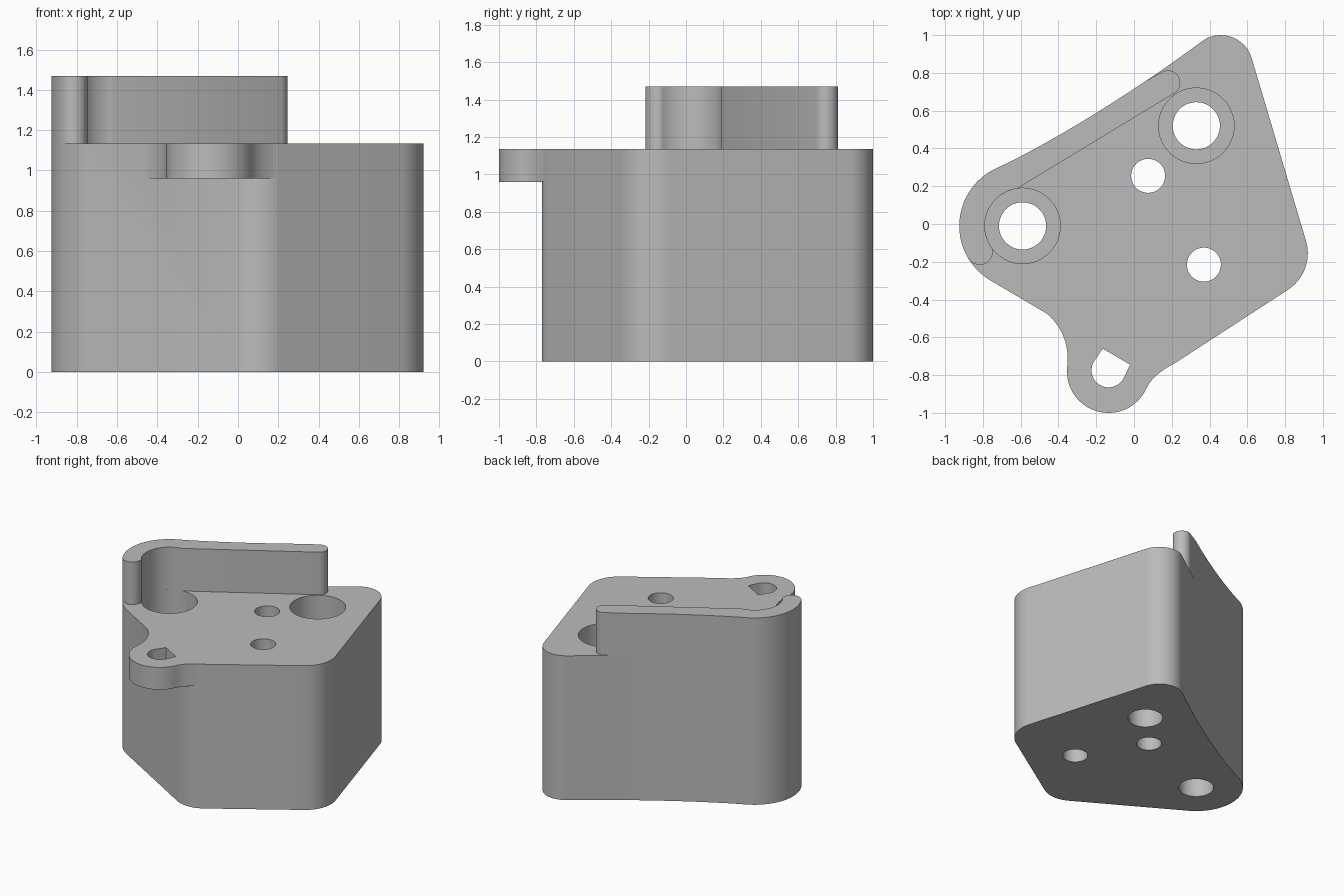
import bpy, bmesh
from math import cos, sin, radians
from mathutils import Vector
from mathutils.geometry import interpolate_bezier

if "Cube" in bpy.data.objects:
    bpy.data.objects.remove(bpy.data.objects["Cube"], do_unlink=True)

grey = bpy.data.materials.new("plain grey")
grey.use_nodes = True
grey.diffuse_color = (0.5, 0.5, 0.5, 1)
grey.node_tree.nodes["Principled BSDF"].inputs["Base Color"].default_value = (0.5, 0.5, 0.5, 1)


def arc(centre, radius, start, end, steps=20):
    angles = [radians(start + (end - start) * i / steps) for i in range(steps + 1)]
    return [(centre[0] + radius * cos(a), centre[1] + radius * sin(a)) for a in angles]


def bezier(a, b, c, d, steps=18):
    pts = [Vector((p[0], p[1], 0)) for p in (a, b, c, d)]
    return [(p.x, p.y) for p in interpolate_bezier(*pts, steps)]


def prism(name, outline, low, high):
    bm = bmesh.new()
    base = bm.faces.new([bm.verts.new((x, y, low)) for x, y in outline])
    top = bmesh.ops.extrude_face_region(bm, geom=[base])["geom"]
    bmesh.ops.translate(bm, vec=(0, 0, high - low),
                        verts=[v for v in top if isinstance(v, bmesh.types.BMVert)])
    bmesh.ops.remove_doubles(bm, verts=bm.verts[:], dist=0.0005)
    bmesh.ops.recalc_face_normals(bm, faces=bm.faces[:])
    mesh = bpy.data.meshes.new(name)
    bm.to_mesh(mesh)
    bm.free()
    mesh.materials.append(grey)
    obj = bpy.data.objects.new(name, mesh)
    bpy.context.collection.objects.link(obj)
    return obj


def combine(target, tool, operation):
    tool.hide_render = True
    mod = target.modifiers.new("shape", 'BOOLEAN')
    mod.operation, mod.solver, mod.object = operation, 'EXACT', tool
    bpy.context.view_layer.objects.active = target
    bpy.ops.object.modifier_apply(modifier=mod.name)
    bpy.data.objects.remove(tool, do_unlink=True)


TOP, EAR_LOW, RIDGE_TOP = 1.135, 0.96, 1.47
left_bolt, back_bolt = (-0.59, -0.01), (0.33, 0.52)

# Block: rounded corners joined by flat walls, with a gently hollow back left wall
left_corner = arc(left_bolt, 0.335, 115, 240, 40)
back_corner = arc((0.46, 0.83), 0.17, 16, 127)
hollow = bezier(back_corner[-1], (0.061, 0.744), (-0.395, 0.45), left_corner[0])
outline = (left_corner + arc((0.1, -0.55), 0.22, 240, 302)
           + arc((0.69, -0.155), 0.23, 302, 376) + back_corner + hollow[1:-1])
block = prism("block", outline, 0, TOP)

# Ear: thin lobe blended into the front wall
lobe = arc((-0.135, -0.78), 0.22, 172, 335, 36)
ear_outline = (bezier((-0.58, -0.40), (-0.44, -0.46), (-0.335, -0.58), lobe[0])[:-1] + lobe
               + bezier(lobe[-1], (0.09, -0.815), (0.145, -0.775), (0.216, -0.736), 10)[1:]
               + [(0.2, -0.55), (-0.4, -0.3)])
combine(block, prism("ear", ear_outline, EAR_LOW, TOP), 'UNION')

# Teardrop hole in the ear
drop = arc((-0.135, -0.775), 0.09, 150, 330) + [(-0.02, -0.745), (-0.165, -0.66)]
combine(block, prism("ear_hole_cutter", drop, 0.9, 1.3), 'DIFFERENCE')

# Bolt holes with counterbores, and two plain holes
holes = [((0.075, 0.255), 0.09, -0.1), ((0.37, -0.215), 0.09, -0.1)]
for centre in (left_bolt, back_bolt):
    holes += [(centre, 0.2, 0.78), (centre, 0.125, -0.1)]
for centre, radius, low in holes:
    circle = arc(centre, radius, 0, 360, 48)[:-1]
    combine(block, prism("hole_cutter", circle, low, 1.3), 'DIFFERENCE')
block.name = "block"

# Ridge: tall lip following the back left wall and wrapping the left bolt
ridge_outline = ([p for p in hollow[:-1] if p[0] < 0.12]
                 + arc(left_bolt, 0.335, 115, 209, 32)
                 + arc((-0.817, -0.146), 0.07, 211, 368, 16)
                 + arc(left_bolt, 0.2, 217, 98, 26)
                 + arc((0.18, 0.748), 0.065, -59, 127, 16))
ridge = prism("ridge", ridge_outline, TOP, RIDGE_TOP)

# Smooth rounded walls, sharp rims
bpy.ops.object.select_all(action='DESELECT')
for obj in (block, ridge):
    obj.select_set(True)
bpy.context.view_layer.objects.active = block
bpy.ops.object.shade_smooth_by_angle(angle=radians(30))
